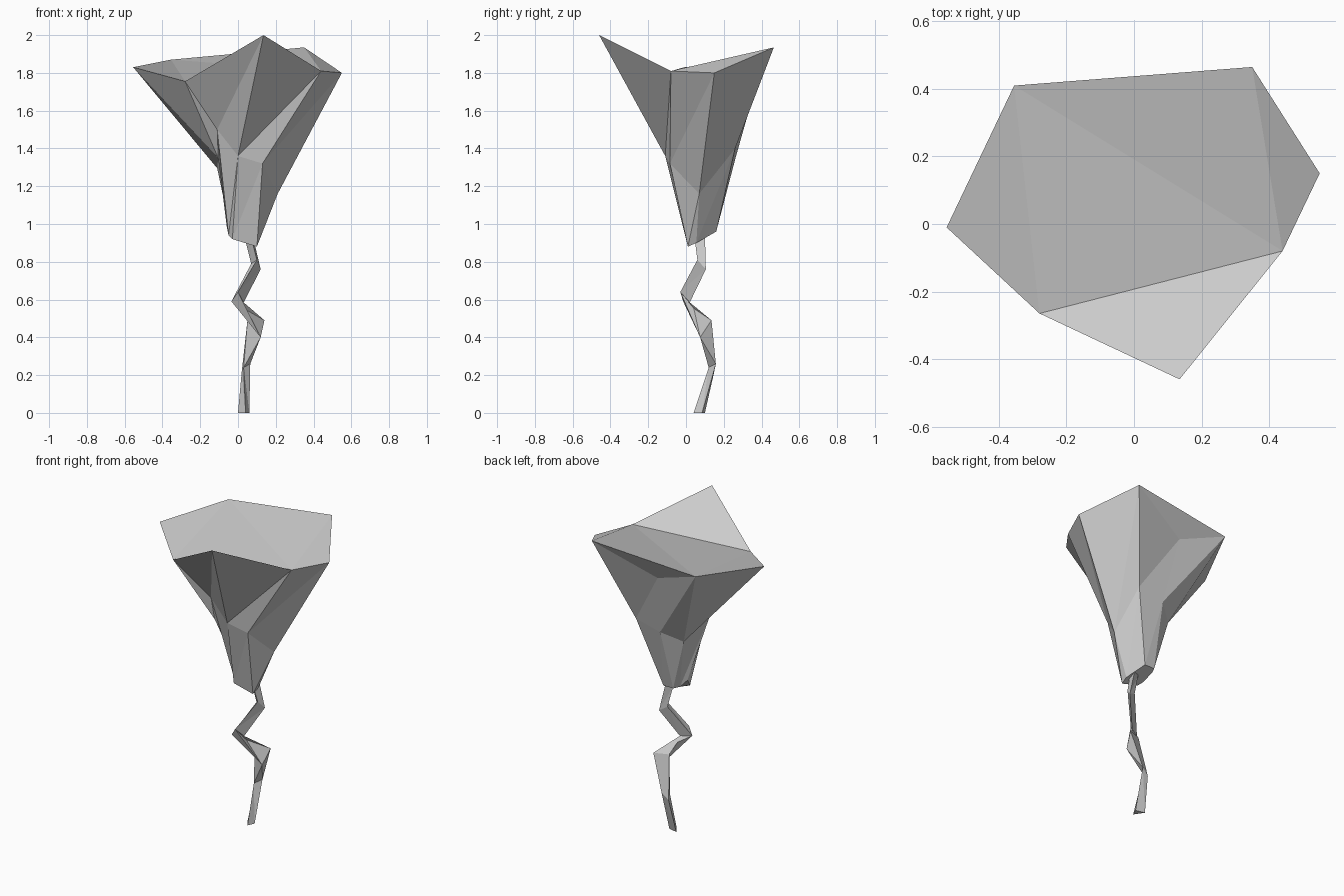
import bpy, bmesh


def loft(name, rings, cap_faces):
    """Join matching rings with faces; cap_faces are extra polygons (ring, index)."""
    bm = bmesh.new()
    vs = [[bm.verts.new(p) for p in ring] for ring in rings]
    n = len(rings[0])
    for lo, hi in zip(vs, vs[1:]):
        for i in range(n):
            j = (i + 1) % n
            bm.faces.new((hi[i], hi[j], lo[j]))
            bm.faces.new((hi[i], lo[j], lo[i]))
    for face in cap_faces:
        bm.faces.new([vs[r][i] for r, i in face])
    bmesh.ops.recalc_face_normals(bm, faces=bm.faces)
    mesh = bpy.data.meshes.new(name)
    bm.to_mesh(mesh)
    bm.free()
    obj = bpy.data.objects.new(name, mesh)
    bpy.context.collection.objects.link(obj)
    return obj


# Funnel: narrow base, flared waist and jagged rim, going round from the left side
base = [(-.06, .07, .99), (-.04, .12, .96), (-.02, .16, .96), (.05, .16, .96),
        (.105, .055, .90), (.10, .01, .88), (-.03, 0, .92), (-.05, .03, .94)]
waist = [(-.105, -.09, 1.35), (-.11, .18, 1.295), (0, .265, 1.36), (.177, .26, 1.40),
         (.21, .07, 1.16), (.13, -.085, 1.32), (0, -.11, 1.36), (-.11, -.12, 1.50)]
rim = [(-.555, -.01, 1.83), (-.355, .41, 1.87), (-.047, .359, 1.76), (.35, .465, 1.935),
       (.55, .15, 1.80), (.44, -.08, 1.81), (.135, -.46, 2.0), (-.28, -.265, 1.755)]
top = [(0, 1, 7), (1, 5, 7), (1, 3, 5), (3, 4, 5), (5, 6, 7), (1, 2, 3)]
caps = [[(2, i) for i in t] for t in top] + [[(0, i) for i in range(8)]]
loft("funnel", [base, waist, rim], caps)

# Twisting three-sided tail
tail = [
    [(0, .10, 0), (.04, .04, 0), (.06, .085, 0)],
    [(.02, .15, .22), (.03, .12, .24), (.065, .158, .26)],
    [(.05, .10, .49), (.12, .075, .40), (.14, .135, .49)],
    [(0, -.03, .64), (-.035, -.015, .59), (.03, .02, .585)],
    [(.10, .06, .81), (.07, .09, .79), (.12, .105, .76)],
    [(.07, .045, .93), (.035, .08, .93), (.075, .10, .95)],
]
loft("tail", tail, [[(0, i) for i in range(3)], [(5, i) for i in range(3)]])
